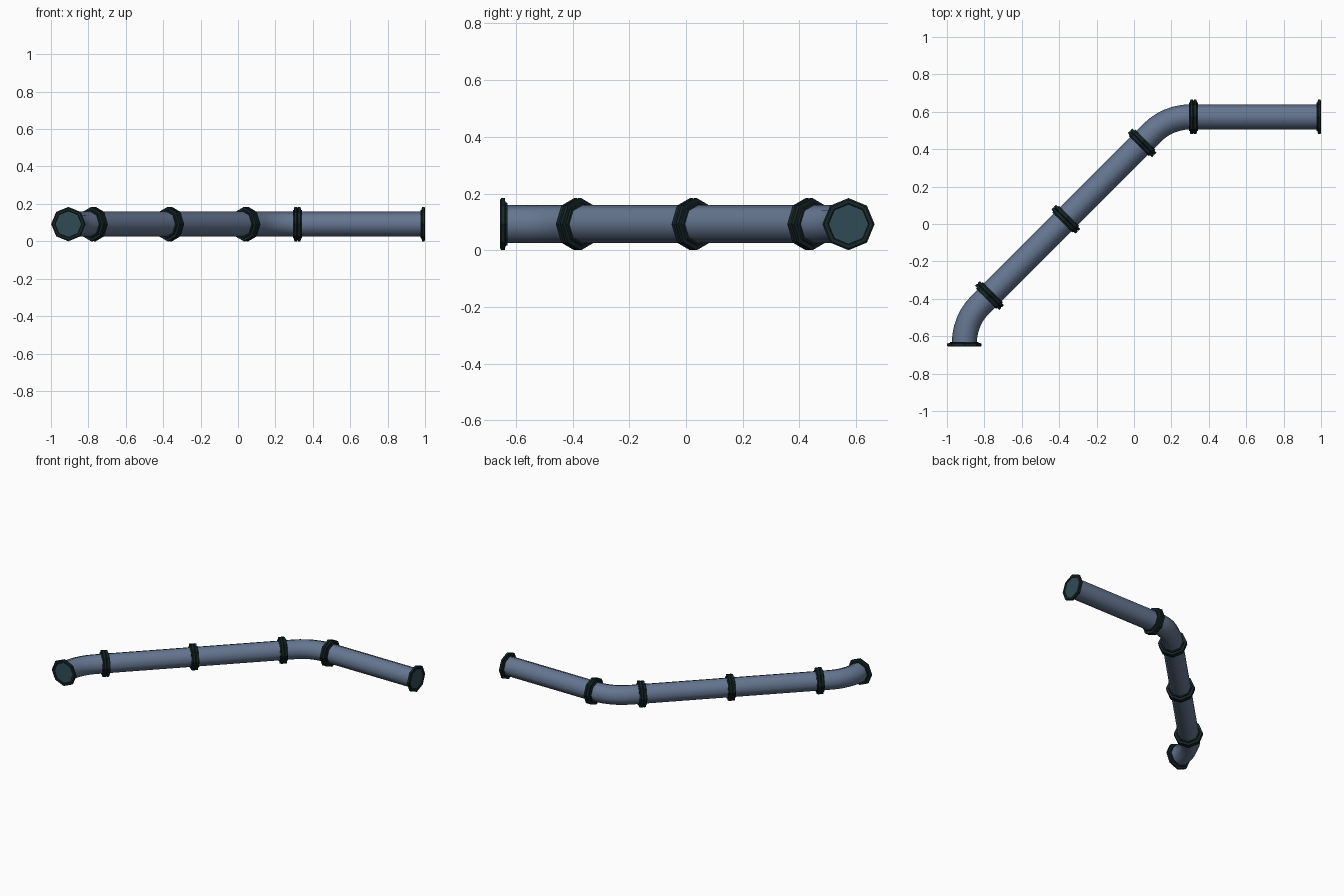
import bpy, bmesh, math
from mathutils import Vector

if "Cube" in bpy.data.objects:
    bpy.data.objects.remove(bpy.data.objects["Cube"])

SIDES = 8
R_PIPE, R_FLANGE, Z = 0.067, 0.092, 0.092


def material(name, rgb):
    m = bpy.data.materials.new(name)
    m.use_nodes = True
    m.diffuse_color = (*rgb, 1)
    m.node_tree.nodes["Principled BSDF"].inputs["Base Color"].default_value = (*rgb, 1)
    return m


PIPE = material("blue grey pipe", (0.13, 0.18, 0.28))
DARK = material("dark flange", (0.008, 0.02, 0.022))
CAP = material("teal end face", (0.03, 0.07, 0.09))


def sweep(name, rings, mats, smooth, cap_end=False):
    """Skin octagonal rings given as (centre, tangent, radius)."""
    bm = bmesh.new()
    loops = []
    for centre, tangent, radius in rings:
        side = Vector((-tangent.y, tangent.x, 0)).normalized()
        up = Vector((0, 0, 1))
        loops.append([bm.verts.new(centre + radius * (math.cos(a) * side + math.sin(a) * up))
                      for a in (math.tau * i / SIDES for i in range(SIDES))])
    for a, b in zip(loops, loops[1:]):
        for i in range(SIDES):
            j = (i + 1) % SIDES
            bm.faces.new((a[i], a[j], b[j], b[i])).smooth = smooth
    if cap_end:
        bm.faces.new(loops[-1]).material_index = 1
    bmesh.ops.recalc_face_normals(bm, faces=bm.faces)
    mesh = bpy.data.meshes.new(name)
    bm.to_mesh(mesh)
    bm.free()
    for m in mats:
        mesh.materials.append(m)
    obj = bpy.data.objects.new(name, mesh)
    bpy.context.collection.objects.link(obj)


def flange(name, face, outward):
    """Stepped collar whose recessed mating face looks along outward."""
    profile = [(0.025, R_PIPE), (0.025, 0.075), (0.018, 0.077), (0.017, R_FLANGE),
               (0.004, R_FLANGE), (0, 0.086), (0, 0.073), (0.004, 0.07)]
    sweep(name, [(face - outward * d, outward, r) for d, r in profile],
          (DARK, CAP), False, cap_end=True)


def elbow_path(corner, d_in, d_out, arm, steps=6):
    """Circular bend tangent to both directions at distance arm from corner."""
    turn = d_in.angle(d_out)
    radius = arm / math.tan(turn / 2)
    inward = (d_out - d_in * d_in.dot(d_out)).normalized()
    start = corner - d_in * arm
    path = []
    for i in range(steps + 1):
        t = turn * i / steps
        path.append((start + radius * (math.sin(t) * d_in + (1 - math.cos(t)) * inward),
                     math.cos(t) * d_in + math.sin(t) * inward))
    return path


# Run of the pipe, from the front opening to the left opening
X, Y = Vector((1, 0, 0)), Vector((0, 1, 0))
DIAG = (X + Y).normalized()
front_end = Vector((-0.907, -0.655, Z))
lower_joint = Vector((-0.773, -0.382, Z))
middle_joint = Vector((-0.365, 0.026, Z))
upper_joint = Vector((0.043, 0.434, Z))
side_joint = Vector((0.318, 0.573, Z))
left_end = Vector((1, 0.573, Z))
lower_corner = lower_joint - DIAG * (lower_joint.x - front_end.x) * math.sqrt(2)
upper_corner = upper_joint + DIAG * (side_joint.y - upper_joint.y) * math.sqrt(2)

INSET = 0.01
lower_bend = elbow_path(lower_corner, Y, DIAG, 0.12)
upper_bend = elbow_path(upper_corner, DIAG, X, 0.12)
sections = {
    "lower_elbow": [(front_end, Y), *lower_bend, (lower_joint, DIAG)],
    "lower_straight": [(lower_joint, DIAG), (middle_joint, DIAG)],
    "upper_straight": [(middle_joint, DIAG), (upper_joint, DIAG)],
    "upper_elbow": [(upper_joint, DIAG), *upper_bend, (side_joint, X)],
    "side_straight": [(side_joint, X), (left_end, X)],
}
for name, path in sections.items():
    (p0, t0), (p1, t1) = path[0], path[-1]
    inner = [(p0 + t0 * INSET, t0), *path[1:-1], (p1 - t1 * INSET, t1)]
    sweep(name + "_pipe", [(p, t, R_PIPE) for p, t in inner], (PIPE,), True)
    flange(name + "_start_flange", p0, -t0)
    flange(name + "_end_flange", p1, t1)
